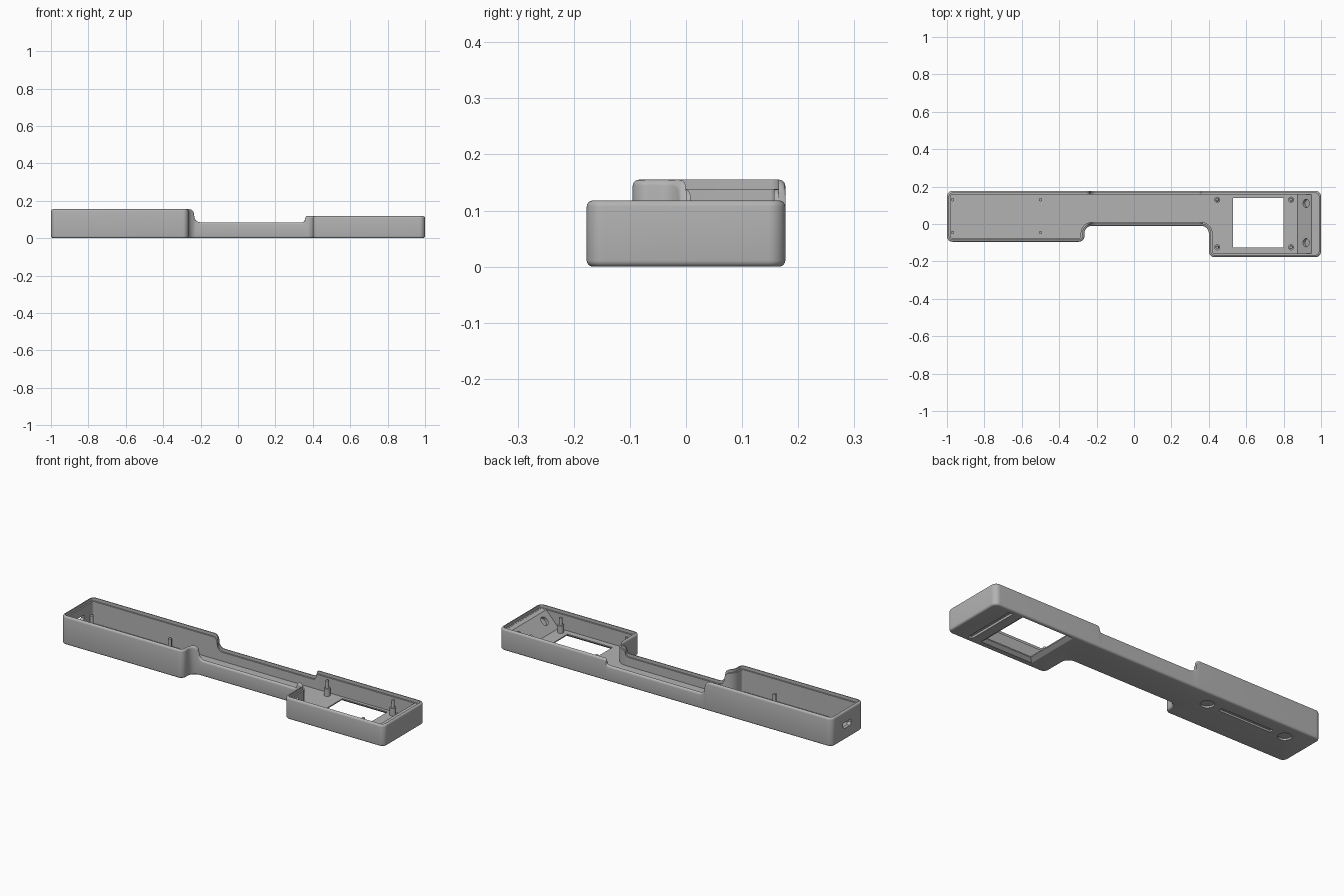
import bpy, bmesh
from math import sin, cos, pi, radians
from mathutils import Vector

if "Cube" in bpy.data.objects:
    bpy.data.objects.remove(bpy.data.objects["Cube"])

grey = bpy.data.materials.new("matte grey plastic")
grey.use_nodes = True
COLOUR = (0.45, 0.45, 0.45, 1)
grey.diffuse_color = COLOUR
grey.node_tree.nodes["Principled BSDF"].inputs["Base Color"].default_value = COLOUR

FLOOR, WALL, LIP, LIP_DEPTH, FILLET = 0.02, 0.02, 0.012, 0.017, 0.011


def loft(name, rings):
    """Closed solid through rings of equal point count, capped at both ends."""
    bm = bmesh.new()
    loops = [[bm.verts.new(p) for p in ring] for ring in rings]
    n = len(loops[0])
    for a, b in zip(loops, loops[1:]):
        for i in range(n):
            j = (i + 1) % n
            bm.faces.new((a[i], a[j], b[j], b[i]))
    bm.faces.new(loops[0][::-1])
    bm.faces.new(loops[-1])
    bmesh.ops.recalc_face_normals(bm, faces=bm.faces)
    mesh = bpy.data.meshes.new(name)
    bm.to_mesh(mesh)
    bm.free()
    mesh.materials.append(grey)
    obj = bpy.data.objects.new(name, mesh)
    bpy.context.collection.objects.link(obj)
    return obj


def activate(obj):
    bpy.ops.object.select_all(action='DESELECT')
    obj.select_set(True)
    bpy.context.view_layer.objects.active = obj


def smooth(obj):
    activate(obj)
    bpy.ops.object.shade_smooth_by_angle(angle=radians(32))


def cut(obj, cutter):
    cutter.hide_render = True
    mod = obj.modifiers.new("cut", 'BOOLEAN')
    mod.operation, mod.solver, mod.object = 'DIFFERENCE', 'EXACT', cutter
    activate(obj)
    bpy.ops.object.modifier_apply(modifier=mod.name)
    bpy.data.objects.remove(cutter)


def circle(x, y, z, r, n=24):
    return [(x + r * cos(2 * pi * i / n), y + r * sin(2 * pi * i / n), z) for i in range(n)]


def rect(x0, x1, y0, y1, z):
    return [(x0, y0, z), (x1, y0, z), (x1, y1, z), (x0, y1, z)]


# Rim height along the length: tall end, low neck, middle-height end
def arc(cx, cz, r, start, end, steps=8):
    angles = [radians(start + (end - start) * i / steps) for i in range(steps + 1)]
    return [(cx + r * cos(a), cz + r * sin(a)) for a in angles]


profile = (arc(-0.261, 0.13, 0.025, 90, 0) + arc(-0.2, 0.12, 0.035, 180, 270)
           + arc(0.34, 0.103, 0.018, 270, 360) + arc(0.371, 0.106, 0.012, 180, 90))


def rim(x):
    if x <= profile[0][0]:
        return profile[0][1]
    for (x0, z0), (x1, z1) in zip(profile, profile[1:]):
        if x <= x1:
            return z0 + (z1 - z0) * (x - x0) / max(x1 - x0, 1e-6)
    return profile[-1][1]


# Plan outline as points with outward normals, so it can be inset by any amount
corners = [(-1, -0.095), (-0.265, -0.095), (-0.265, -0.01), (0.4, -0.01),
           (0.4, -0.177), (1, -0.177), (1, 0.177), (-1, 0.177)]
outline = []
for i, corner in enumerate(corners):
    p = Vector(corner)
    d1 = (p - Vector(corners[i - 1])).normalized()
    nxt = Vector(corners[(i + 1) % len(corners)])
    d2 = (nxt - p).normalized()
    turn = 1 if d1.x * d2.y - d1.y * d2.x > 0 else -1
    r = 0.03 if turn > 0 else 0.04
    n1, n2 = Vector((d1.y, -d1.x)), Vector((d2.y, -d2.x))
    centre = p - d1 * r - n1 * r * turn
    for k in range(13):
        t = pi / 2 * k / 12
        n = n1 * cos(t) + n2 * sin(t)
        outline.append((centre + n * r * turn, n))
    # Extra points where a long side follows the stepped rim
    if abs(d2.x) > 0.5:
        lo, hi = sorted((p.x, nxt.x))
        xs = [x for x, z in profile if lo + 0.042 < x < hi - 0.042]
        for x in sorted(xs, reverse=d2.x < 0):
            outline.append((Vector((x, p.y)), n2))


def ring(inset, height):
    pts = [p - n * inset for p, n in outline]
    return [(p.x, p.y, height(p.x)) for p in pts]


# Case shell: rounded base, wall, rounded rim, lid ledge, inner wall, floor
quarter = [pi / 2 * i / 4 for i in range(5)]
rings = [ring(FILLET * (1 - sin(t)), lambda x, t=t: FILLET * (1 - cos(t))) for t in quarter]
rings += [ring(FILLET * (1 - cos(t)), lambda x, t=t: rim(x) - FILLET * (1 - sin(t))) for t in quarter]
rings += [ring(LIP, rim),
          ring(LIP, lambda x: rim(x) - LIP_DEPTH),
          ring(WALL, lambda x: rim(x) - LIP_DEPTH),
          ring(WALL, lambda x: FLOOR)]
case = loft("case_shell", rings)

# Display window, flared on the underside
cut(case, loft("window_cutter", [rect(0.5, 0.825, -0.15, 0.165, -0.005),
                                 rect(0.53, 0.8, -0.125, 0.14, 0.014),
                                 rect(0.53, 0.8, -0.125, 0.14, 0.04)]))

# Underside groove below the sloped panel
cut(case, loft("groove_cutter", [rect(0.87, 0.895, -0.15, 0.15, z) for z in (-0.01, 0.012)]))

# Underside recesses: two round pads and a long slot
for x in (-0.85, -0.375):
    cut(case, loft("pad_cutter", [circle(x, 0.09, z, 0.034) for z in (-0.01, 0.01)]))
cut(case, loft("slot_cutter", [rect(-0.77, -0.455, 0.078, 0.102, z) for z in (-0.01, 0.01)]))

# Cable port in the tall end
port = [(-0.035, 0.016), (-0.035, -0.004), (-0.022, -0.016),
        (0.022, -0.016), (0.035, -0.004), (0.035, 0.016)]
cut(case, loft("port_cutter", [[(x, 0.045 + y, 0.078 + z) for y, z in port] for x in (-1.02, -0.96)]))
smooth(case)

# Sloped sensor panel with two round sockets
section = [(0.87, 0.015), (0.95, 0.1), (0.985, 0.1), (0.985, 0.015)]
panel = loft("sloped_panel", [[(x, y, z) for x, z in section] for y in (-0.16, 0.16)])
along = Vector((0.08, 0, 0.085)).normalized()
normal = Vector((-along.z, 0, along.x))
for y in (-0.1, 0.11):
    hub = Vector((0.92, y, 0.068))
    disc = [along * (0.024 * cos(a * pi / 12)) + Vector((0, 0.022 * sin(a * pi / 12), 0))
            for a in range(24)]
    cut(panel, loft("socket_cutter", [[hub + q + normal * d for q in disc] for d in (0.02, -0.015)]))
smooth(panel)

# Stepped posts around the window
for x in (0.445, 0.84):
    for y in (-0.125, 0.13):
        smooth(loft("display_post", [circle(x, y, 0.015, 0.016), circle(x, y, 0.06, 0.016),
                                     circle(x, y, 0.06, 0.009), circle(x, y, 0.1, 0.008)]))

# Plain pins in the tall end
for x in (-0.97, -0.5):
    for y in (-0.045, 0.13):
        smooth(loft("board_pin", [circle(x, y, z, 0.009) for z in (0.015, 0.075)]))
